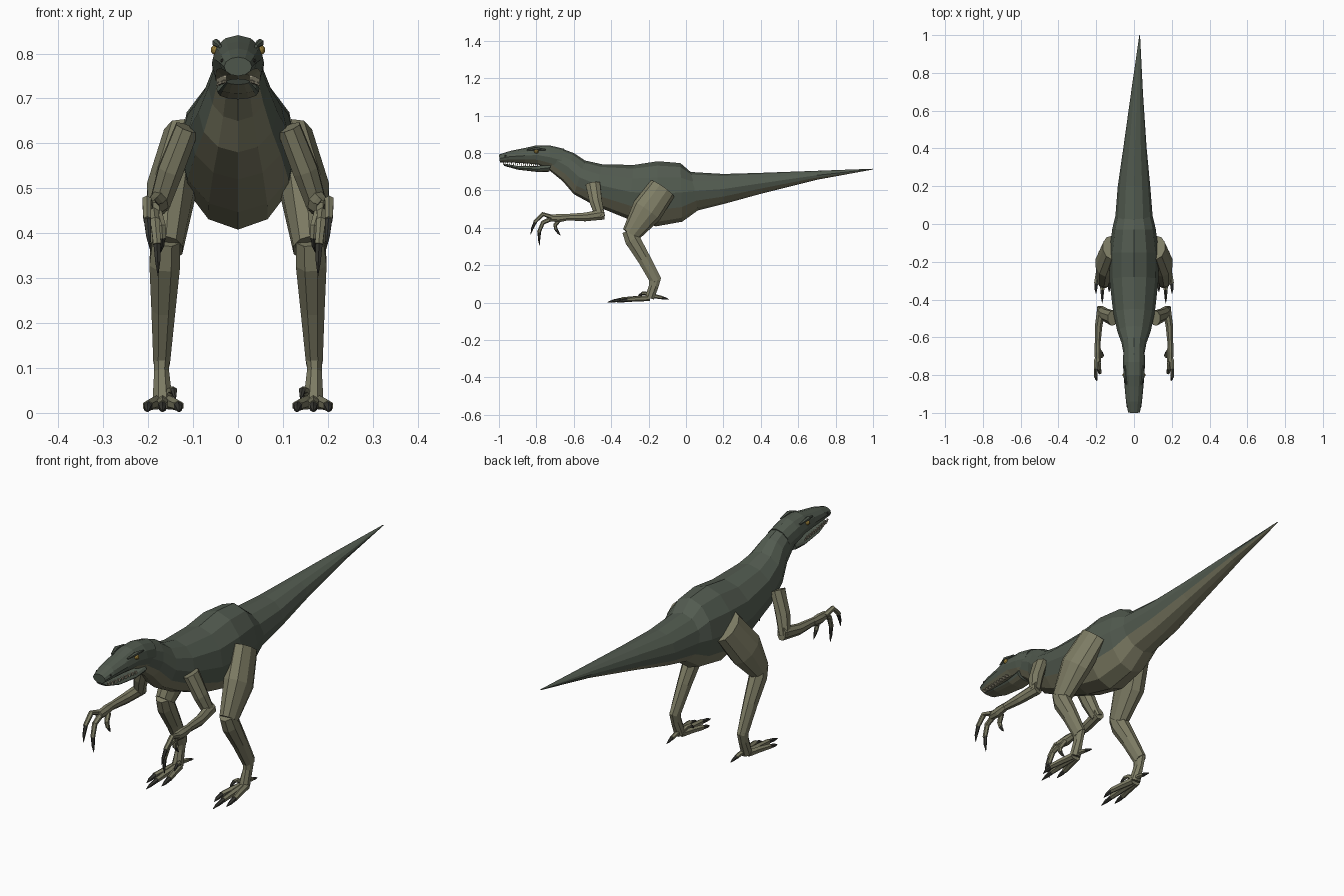
import bpy, bmesh, math
from mathutils import Vector, Matrix

if "Cube" in bpy.data.objects:
    bpy.data.objects.remove(bpy.data.objects["Cube"])


def material(name, rgb):
    m = bpy.data.materials.new(name)
    m.diffuse_color = (*rgb, 1)
    m.use_nodes = True
    m.node_tree.nodes["Principled BSDF"].inputs["Base Color"].default_value = m.diffuse_color
    return m


BACK = material("back_green", (0.085, 0.105, 0.08))
SIDE = material("side_olive", (0.21, 0.205, 0.13))
BELLY = material("belly_tan", (0.22, 0.185, 0.135))
CLAW = material("claw_dark", (0.04, 0.04, 0.033))
IVORY = material("tooth_ivory", (0.55, 0.5, 0.36))
AMBER = material("eye_amber", (0.3, 0.2, 0.04))


def finish(name, bm, mats, mirror=False):
    bmesh.ops.recalc_face_normals(bm, faces=bm.faces)
    me = bpy.data.meshes.new(name)
    bm.to_mesh(me)
    bm.free()
    for m in mats:
        me.materials.append(m)
    ob = bpy.data.objects.new(name, me)
    bpy.context.collection.objects.link(ob)
    if mirror:
        ob.modifiers.new("Mirror", 'MIRROR').use_mirror_merge = False
    return ob


def skin(bm, rings, mat_of=lambda j: 0):
    """Bridge equal-sized rings of points and cap both ends."""
    vs = [[bm.verts.new(p) for p in r] for r in rings]
    n = len(vs[0])
    for a, b in zip(vs, vs[1:]):
        for j in range(n):
            k = (j + 1) % n
            bm.faces.new((a[j], a[k], b[k], b[j])).material_index = mat_of(j)
    bm.faces.new(vs[0])
    bm.faces.new(vs[-1])


def trunk(name, sections, n=12):
    """Loft sections (top y, top z, bottom y, bottom z, half width, x)."""
    rings = []
    for yt, zt, yb, zb, w, x in sections:
        ring = []
        for j in range(n):
            a = 2 * math.pi * j / n
            t = (1 + math.cos(a)) / 2
            ring.append((x + w * math.sin(a), yb + (yt - yb) * t, zb + (zt - zb) * t))
        rings.append(ring)
    bm = bmesh.new()
    skin(bm, rings, lambda j: min(j, n - 1 - j) * 6 // n)
    bands = [BACK, BACK, SIDE, SIDE, BELLY, BELLY] if n == 12 else [BACK]
    if n == 12:
        for f in bm.faces:
            if len(f.verts) > 4:
                f.material_index = 0
    return finish(name, bm, bands)


def tube(bm, pts, radii, n=8, mat=0):
    """Sweep an elliptical section (side radius, depth radius) along a path."""
    pts = [Vector(p) for p in pts]
    rings = []
    for i, p in enumerate(pts):
        t = (pts[min(i + 1, len(pts) - 1)] - pts[max(i - 1, 0)]).normalized()
        u = (Vector((1, 0, 0)) - t * t.x).normalized()
        v = t.cross(u)
        ru, rv = radii[i] if isinstance(radii[i], tuple) else (radii[i],) * 2
        rings.append([p + u * ru * math.cos(2 * math.pi * (j + .5) / n)
                      + v * rv * math.sin(2 * math.pi * (j + .5) / n) for j in range(n)])
    skin(bm, rings, lambda j: mat)


def limb(name, pts, radii, n=8):
    bm = bmesh.new()
    tube(bm, pts, radii, n)
    return finish(name, bm, [SIDE], True)


def digit(name, pts, r):
    """Toe or finger: flesh up to the second-last point, then a dark claw."""
    bm = bmesh.new()
    k = len(pts) - 1
    tube(bm, pts[:k], [r * (1 - 0.12 * i) for i in range(k)], 6)
    a, b = Vector(pts[-2]), Vector(pts[-1])
    back = (a - Vector(pts[-3])) * 0.15
    tube(bm, [a - back, a.lerp(b, .5) + back * .4, b], [r * .72, r * .5, r * .06], 6, 1)
    return finish(name, bm, [SIDE, CLAW], True)


# Torso with neck, then tail curving slightly to one side
trunk("torso", [
    (-.69, .832, -.74, .715, .05, 0),
    (-.60, .800, -.66, .650, .066, 0),
    (-.54, .760, -.60, .580, .088, 0),
    (-.45, .740, -.49, .520, .110, 0),
    (-.28, .736, -.31, .447, .130, 0),
    (-.15, .756, -.16, .408, .132, 0),
    (-.03, .746, -.02, .433, .115, 0),
    (.035, .690, .08, .505, .095, 0)])
trunk("tail", [
    (.00, .700, .05, .490, .100, 0),
    (.20, .688, .20, .527, .086, 0),
    (.40, .694, .40, .582, .062, .005),
    (.70, .705, .70, .657, .031, .016),
    (1.0, .716, 1.0, .712, .002, .03)])

# Head: skull and lower jaw
trunk("skull", [
    (-1.0, .792, -.995, .750, .031, 0),
    (-.94, .811, -.95, .750, .042, 0),
    (-.86, .827, -.86, .745, .050, 0),
    (-.80, .841, -.79, .738, .056, 0),
    (-.73, .841, -.73, .715, .058, 0),
    (-.65, .822, -.68, .700, .056, 0)])
trunk("lower_jaw", [
    (-.98, .744, -.972, .731, .026, 0),
    (-.90, .731, -.90, .711, .040, 0),
    (-.80, .730, -.79, .698, .046, 0),
    (-.72, .745, -.73, .700, .048, 0)])

# Teeth along both jaws
bm = bmesh.new()
for i in range(9):
    t = i / 8
    for z, dz in ((.752 - .008 * t, -.016), (.735 - .006 * t, .014)):
        x, y = .029 + .016 * t, -.975 + .17 * t + (.01 if dz > 0 else 0)
        tube(bm, [(x, y, z), (x, y + .002, z + dz)], [.005, .0006], 4)
finish("teeth", bm, [IVORY], True)

# Eyes, brows and nostrils
bm = bmesh.new()
bmesh.ops.create_icosphere(bm, subdivisions=2, radius=.012,
                           matrix=Matrix.Translation((.049, -.80, .808)))
finish("eye", bm, [AMBER], True)
bm = bmesh.new()
tube(bm, [(.040, -.85, .816), (.049, -.805, .824), (.048, -.75, .818)], [.004, .009, .004], 6)
finish("brow", bm, [BACK], True)
bm = bmesh.new()
bmesh.ops.create_icosphere(bm, subdivisions=1, radius=.005,
                           matrix=Matrix.Translation((.035, -.965, .784)))
finish("nostril", bm, [CLAW], True)

# Hind legs
limb("thigh", [(.118, -.125, .61), (.15, -.21, .49), (.16, -.295, .365)],
     [(.05, .076), (.056, .085), (.038, .05)], 10)
limb("shin", [(.16, -.305, .385), (.163, -.285, .335), (.166, -.225, .235), (.17, -.16, .115)],
     [(.033, .04), (.037, .045), (.029, .038), (.02, .033)])
limb("ankle", [(.17, -.165, .135), (.17, -.172, .09), (.168, -.195, .025)],
     [(.019, .034), (.018, .028), (.024, .026)])
for name, dx, tip in (("inner", -.036, -.36), ("middle", 0, -.42), ("outer", .033, -.37)):
    x, y, d = .168, -.195, tip + .195
    digit(name + "_toe", [(x + dx * .3, y, .024), (x + dx * .65, y + d * .35, .021),
                          (x + dx, y + d * .68, .016), (x + dx, tip, .003)], .016)
digit("rear_toe", [(.165, -.19, .035), (.163, -.155, .032), (.162, -.13, .027),
                   (.16, -.09, .017)], .012)
digit("spur_claw", [(.155, -.20, .04), (.147, -.215, .05), (.143, -.235, .05),
                    (.14, -.26, .03)], .011)

# Arms
limb("upper_arm", [(.113, -.498, .635), (.15, -.482, .54), (.176, -.458, .46)],
     [(.028, .042), (.03, .036), (.024, .027)])
limb("forearm", [(.172, -.44, .472), (.187, -.54, .458), (.193, -.655, .457)],
     [(.024, .030), (.021, .025), (.014, .017)])
limb("palm", [(.193, -.63, .457), (.192, -.68, .452), (.19, -.73, .452)],
     [(.016, .018), (.019, .024), (.017, .018)])
digit("outer_finger", [(.199, -.715, .457), (.203, -.765, .473), (.202, -.81, .43),
                       (.196, -.83, .365)], .013)
digit("middle_finger", [(.188, -.715, .45), (.185, -.765, .428), (.18, -.787, .375),
                        (.178, -.782, .305)], .013)
digit("thumb", [(.18, -.675, .445), (.170, -.70, .415), (.168, -.695, .39),
                (.172, -.67, .358)], .012)
